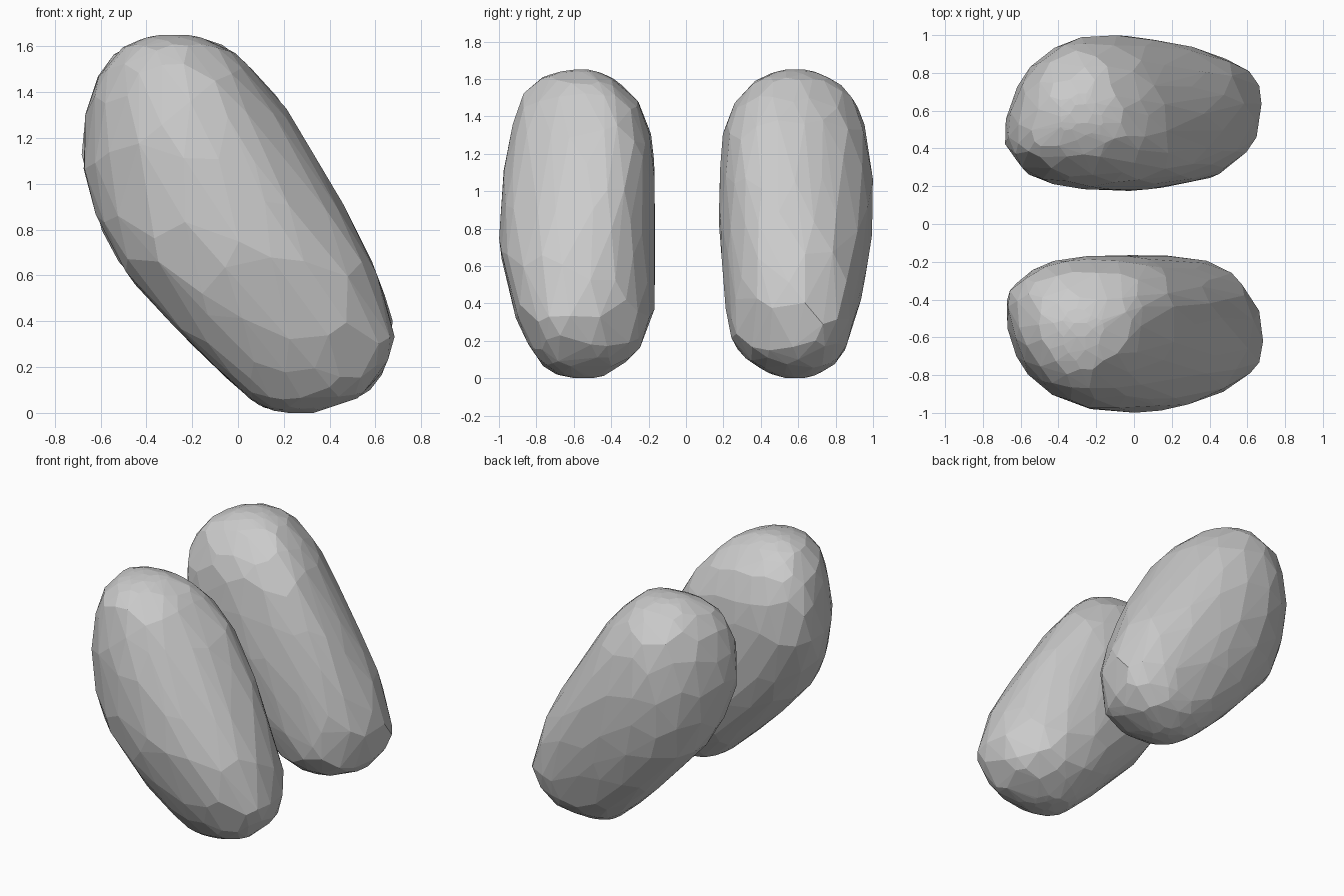
import bpy, bmesh, random
from math import cos, sin, pi, copysign

if "Cube" in bpy.data.objects:
    bpy.data.objects.remove(bpy.data.objects["Cube"])

random.seed(4)

# Levels: z, x min, x max, then y range of the back stone and of the front stone
LEVELS = [
    (0.00, 0.22, 0.33, 0.53, 0.63, -0.60, -0.50),
    (0.02, 0.12, 0.39, 0.46, 0.70, -0.69, -0.42),
    (0.08, 0.03, 0.55, 0.35, 0.80, -0.78, -0.33),
    (0.19, -0.09, 0.64, 0.25, 0.87, -0.85, -0.22),
    (0.35, -0.25, 0.68, 0.215, 0.92, -0.92, -0.17),
    (0.60, -0.48, 0.61, 0.19, 0.97, -0.985, -0.165),
    (0.83, -0.605, 0.50, 0.175, 1.00, -1.00, -0.165),
    (1.10, -0.68, 0.35, 0.18, 1.00, -0.98, -0.165),
    (1.32, -0.66, 0.215, 0.20, 0.965, -0.935, -0.19),
    (1.49, -0.60, 0.07, 0.27, 0.90, -0.89, -0.26),
    (1.59, -0.51, -0.04, 0.37, 0.80, -0.80, -0.37),
    (1.635, -0.41, -0.15, 0.47, 0.70, -0.69, -0.46),
    (1.65, -0.34, -0.22, 0.53, 0.64, -0.60, -0.52),
]
LAST = len(LEVELS) - 1


def rounded(v, power):
    return copysign(abs(v) ** power, v)


def section(s):
    """Smoothly interpolated level at a fractional index."""
    i = max(0, min(LAST - 1, int(s)))
    f = s - i
    rows = [LEVELS[max(0, min(LAST, i + d))] for d in (-1, 0, 1, 2)]
    return [b + 0.5 * f * (c - a + f * (2 * a - 5 * b + 4 * c - d
            + f * (3 * (b - c) + d - a))) for a, b, c, d in zip(*rows)]


def stone(name, inner_col, outer_col):
    """Slanted pebble: hull of jittered oval sections, in flat facets."""
    bm = bmesh.new()
    for i in range(LAST + 1):
        end = i in (0, LAST)
        n = 6 if end else 20
        for k in range(n):
            row = section(i if end else i + random.uniform(-0.35, 0.35))
            z, x0, x1 = row[:3]
            inner, outer = row[inner_col], row[outer_col]
            t = 2 * pi * (k + 0.5 * (i % 2) + random.uniform(-0.2, 0.2)) / n
            # Widest line moves from the outer side (low) to the inner side (high)
            h = max(0, min(1, (z - 0.35) / 0.75))
            widest = inner + (outer - inner) * (0.61 - 0.26 * h)
            x = (x0 + x1) / 2 + (x1 - x0) / 2 * 1.006 * rounded(cos(t), 0.95)
            if sin(t) > 0:
                y = widest + (outer - widest) * sin(t) ** (0.82 + 0.2 * h)
            else:
                y = widest + (inner - widest) * (-sin(t)) ** 0.85
            bm.verts.new((x, y, z))
    bmesh.ops.convex_hull(bm, input=bm.verts[:])
    loose = [v for v in bm.verts if not v.link_faces]
    bmesh.ops.delete(bm, geom=loose, context='VERTS')
    # Merge nearly coplanar triangles into irregular facets
    bmesh.ops.dissolve_limit(bm, angle_limit=0.03, verts=bm.verts[:], edges=bm.edges[:])
    bmesh.ops.recalc_face_normals(bm, faces=bm.faces[:])
    mesh = bpy.data.meshes.new(name)
    bm.to_mesh(mesh)
    bm.free()
    obj = bpy.data.objects.new(name, mesh)
    bpy.context.collection.objects.link(obj)
    return obj


# The pair of stones, inner sides facing each other
stone("back_stone", 3, 4)
stone("front_stone", 6, 5)
